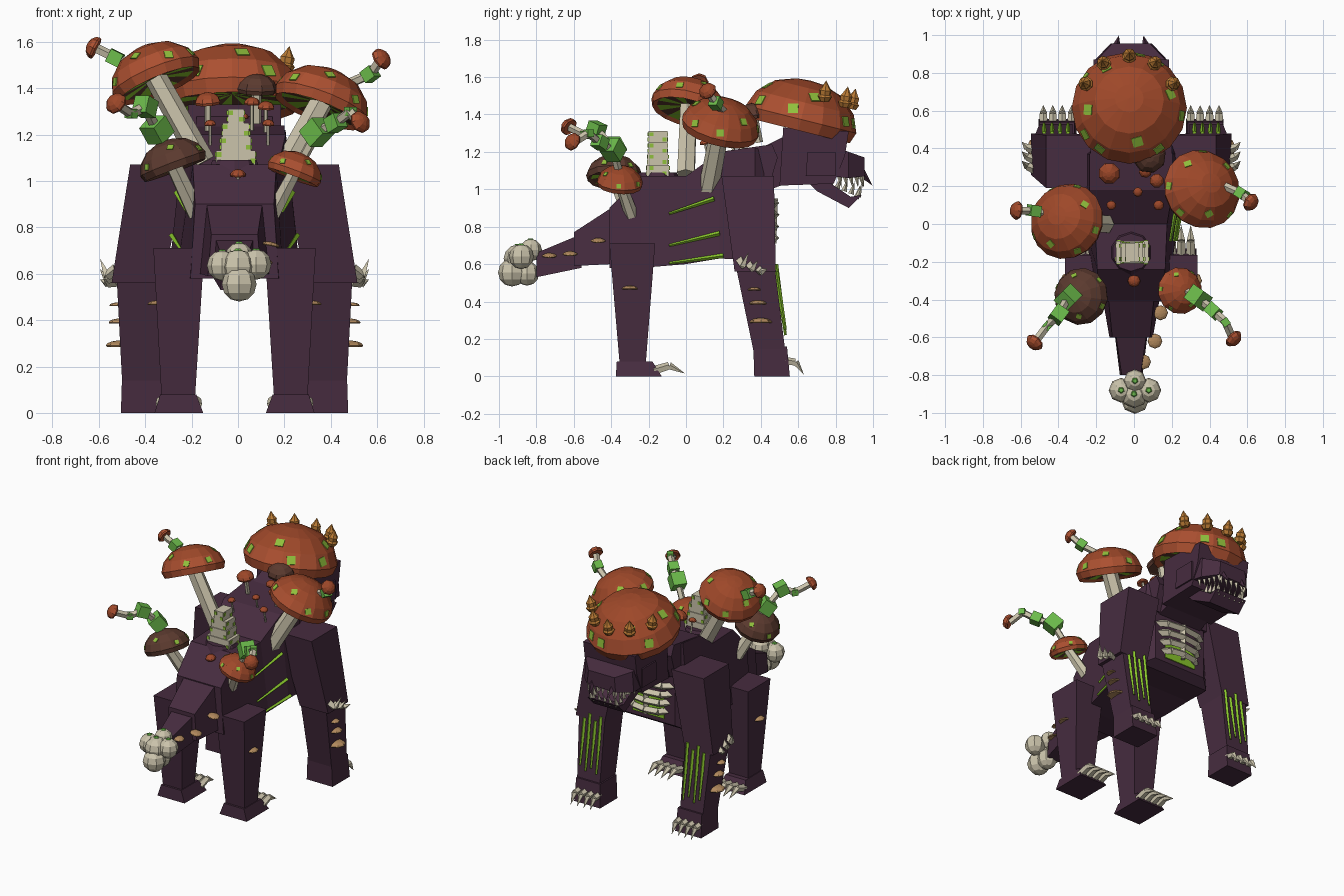
import bpy, bmesh, math
from mathutils import Vector, Matrix

if "Cube" in bpy.data.objects:
    bpy.data.objects.remove(bpy.data.objects["Cube"])

CX = -0.015  # body centre line


def material(name, r, g, b):
    m = bpy.data.materials.new(name)
    m.use_nodes = True
    m.diffuse_color = (r, g, b, 1)
    bsdf = next(n for n in m.node_tree.nodes if n.type == 'BSDF_PRINCIPLED')
    bsdf.inputs["Base Color"].default_value = (r, g, b, 1)
    return m


HIDE = material("dark purple hide", .062, .025, .05)
CAP = material("rust orange rim", .41, .08, .03)
CROWN = material("russet crown", .34, .064, .022)
BROWN = material("brown cap", .105, .042, .028)
BONE = material("pale bone", .6, .55, .41)
GREEN = material("leaf green", .15, .5, .07)
LIME = material("glowing lime", .25, .56, .025)
SPOT = material("yellow green spots", .28, .53, .045)
TAN = material("tan fungus", .45, .255, .11)
AMBER = material("amber cone", .5, .2, .035)


def finish(name, bm, *mats):
    bmesh.ops.recalc_face_normals(bm, faces=bm.faces)
    mesh = bpy.data.meshes.new(name)
    bm.to_mesh(mesh)
    bm.free()
    for m in mats:
        mesh.materials.append(m)
    ob = bpy.data.objects.new(name, mesh)
    bpy.context.scene.collection.objects.link(ob)


def aim(pos, axis):
    return Matrix.Translation(pos) @ Vector(axis).to_track_quat('Z', 'Y').to_matrix().to_4x4()


def seg(bm, a, b, r1, r2, n=6):
    a, b = Vector(a), Vector(b)
    bmesh.ops.create_cone(bm, cap_ends=True, segments=n, radius1=r1, radius2=r2,
                          depth=(b - a).length, matrix=aim((a + b) / 2, b - a))


def box(bm, c, size, axis=(0, 0, 1)):
    bmesh.ops.create_cube(bm, size=1, matrix=aim(c, axis) @ Matrix.Diagonal((*size, 1)))


def tube(name, pts, radii, mat, n=6):
    bm = bmesh.new()
    for i in range(len(pts) - 1):
        seg(bm, pts[i], pts[i + 1], radii[i], radii[i + 1], n)
    finish(name, bm, mat)


def skin(name, rings, mat):
    bm = bmesh.new()
    rows = [[bm.verts.new(p) for p in ring] for ring in rings]
    n = len(rows[0])
    for lo, hi in zip(rows, rows[1:]):
        for i in range(n):
            bm.faces.new((lo[i], lo[(i + 1) % n], hi[(i + 1) % n], hi[i]))
    bm.faces.new(rows[0])
    bm.faces.new(rows[-1])
    finish(name, bm, mat)


def leg_part(name, s, sections):
    # sections: z, inner x, outer x, back y, front y
    skin(name, [[(CX + s * x, y, z) for x, y in ((a, c), (b, c), (b, d), (a, d))]
                for z, a, b, c, d in sections], HIDE)


def body_part(name, sections):
    # sections: y, bottom half width, top half width, bottom z, top z
    skin(name, [[(CX - w, y, lo), (CX + w, y, lo), (CX + t, y, hi), (CX - t, y, hi)]
                for y, w, t, lo, hi in sections], HIDE)


def side_cut(name, outline, w):
    skin(name, [[(CX + s * w, y, z) for y, z in outline] for s in (-1, 1)], HIDE)


PROFILE = ((0, .2), (.82, .07), (.93, 0), (1, .2), (.88, .5), (.6, .76), (.25, .88), (0, .9))


def cap(name, c, axis, r, mat=CAP, n=16, plates=0, flat=1):
    M = aim(c, axis) @ Matrix.Diagonal((r, r, r * flat, 1))
    bm = bmesh.new()
    rows = [[bm.verts.new(M @ Vector((p * math.cos(k * math.tau / n), p * math.sin(k * math.tau / n), h)))
             for k in range(n)] for p, h in PROFILE]
    for i in range(len(rows) - 1):
        for k in range(n):
            j = (k + 1) % n
            f = bm.faces.new((rows[i][k], rows[i][j], rows[i + 1][j], rows[i + 1][k]))
            # gills alternate below, crown is darker than the rim
            f.material_index = (2 + k % 2) if i == 0 else int(i > 3)
    bmesh.ops.remove_doubles(bm, verts=bm.verts, dist=1e-5)
    gills = (LIME, BROWN) if r > .1 else (mat, mat)
    finish(name, bm, mat, CROWN if mat == CAP else mat, *gills)
    # glowing square spots lying on the dome
    if plates:
        bm = bmesh.new()
        for k in range(plates):
            a = (k * n // plates + .5) * math.tau / n
            p, h, dr, dh = (.94, .35, .3, .12) if k % 3 else (.74, .63, .26, .28)
            p *= math.cos(math.pi / n)
            pos = M @ Vector((p * math.cos(a), p * math.sin(a), h))
            out = M.to_3x3() @ Vector((dr * math.cos(a), dr * math.sin(a), dh))
            box(bm, pos, (.18 * r, .18 * r, .0095), out)
        finish(name + "_spots", bm, SPOT)


# Torso, neck and tail
body_part("torso", [(-.41, .19, .17, .58, .9), (-.24, .21, .18, .58, 1.07), (0, .25, .19, .6, 1.07),
                    (.18, .28, .22, .63, 1.2), (.37, .27, .22, .62, 1.22), (.43, .2, .2, .66, 1.21)])
side_cut("withers", [(.18, 1), (.18, 1.2), (.46, 1.24), (.49, 1.17), (.44, 1)], .215)
body_part("neck", [(.4, .17, .17, .98, 1.22), (.56, .16, .16, 1.04, 1.3)])
body_part("tail_base", [(-.4, .15, .12, .6, .9), (-.6, .115, .1, .59, .77)])
body_part("tail_tip", [(-.56, .09, .085, .58, .76), (-.8, .06, .05, .53, .66)])

# Head with open jaw
side_cut("skull", [(.5, 1.02), (.52, 1.33), (.87, 1.31), (.85, 1.18), (.79, 1.03)], .2)
side_cut("cheeks", [(.64, 1.07), (.65, 1.2), (.8, 1.2), (.8, 1.07)], .21)
body_part("snout", [(.78, .2, .19, 1.07, 1.23), (.87, .19, .18, 1.06, 1.2), (.955, .11, .1, 1.07, 1.17)])
side_cut("lower_jaw", [(.64, 1.05), (.7, .99), (.87, .9), (.94, .97), (.88, .96), (.76, 1.04)], .12)
teeth = bmesh.new()
for s in (-1, 1):
    tube("tusk", [(CX + s * .085, .91, 1.12), (CX + s * .065, .998, 1.02)], (.035, 0), HIDE, 4)
    for i in range(5):
        t = i / 4
        x = CX + s * (.165 - .06 * t)
        y = .82 + .12 * t
        seg(teeth, (x, y, 1.08), (x, y + .01, 1.01), .016, 0, 4)
        x = CX + s * .1
        seg(teeth, (x, .77 + .15 * t, 1.02 - .06 * t), (x, .79 + .15 * t, 1.08 - .05 * t), .016, 0, 4)
for i in range(5):
    x = CX + (i - 2) * .042
    seg(teeth, (x, .935, 1.08), (x, .945, 1.01), .016, 0, 4)
    seg(teeth, (x, .91, .95), (x, .93, 1.02), .016, 0, 4)
finish("teeth", teeth, BONE)

# Ribs with a glow low in the chest
bm = bmesh.new()
box(bm, (CX, .433, .76), (.24, .009, .14))
finish("chest_glow", bm, LIME)
for i in range(4):
    z = .74 + .062 * i
    w = .14 + .015 * i
    tube("rib", [(CX + x, y, z) for x, y in ((-w, .41), (-w * .65, .46), (0, .475), (w * .65, .46), (w, .41))],
         [.024] * 5, BONE, 4)
tube("breastbone", [(CX, .465, .71), (CX, .465, .95)], (.018, .026), BONE, 4)

# Legs, claws, spikes, fungus shelves and glowing cracks
for s in (-1, 1):
    leg_part("front_upper_leg", s, [(.56, .31, .53, .26, .48), (1.07, .2, .45, .19, .47)])
    leg_part("front_lower_leg", s, [(.14, .31, .485, .36, .53), (.62, .31, .51, .26, .47)])
    leg_part("front_foot", s, [(0, .29, .49, .365, .555), (.16, .3, .485, .36, .54)])
    leg_part("rear_leg", s, [(.07, .17, .315, -.355, -.215), (.71, .13, .35, -.41, -.165)])
    leg_part("rear_foot", s, [(0, .135, .345, -.375, -.13), (.08, .165, .32, -.37, -.18)])
    for i in range(4):
        x = CX + s * (.315 + .05 * i)
        tube("front_claw", [(x, .53, .08), (x, .585, .075), (x, .63, .01)], (.024, .02, 0), BONE, 5)
        x = CX + s * (.165 + .05 * i)
        tube("rear_claw", [(x, -.17, .03), (x, -.09, .055), (x, -.005, .015)], (.026, .022, 0), BONE, 5)
    for i in range(3):
        y = .29 + .05 * i
        tube("elbow_spike", [(CX + s * .51, y, .62 - .025 * i), (CX + s * .55, y + .015, .59 - .015 * i),
                             (CX + s * .58, y + .045, .665 - .045 * i)], (.026, .02, 0), BONE, 4)
    for i in range(4):
        x = CX + s * (.335 + .042 * i)
        tube("leg_crack", [(x, .532, .22 + .03 * (i % 2)), (x, .502, .43), (x, .482, .6 - .04 * (i % 2))],
             (.007, .012, .011), LIME, 4)
    for x, y, z, r in ((.495, .4, .285, .06), (.495, .385, .385, .048), (.505, .365, .46, .035),
                       (.33, -.3, .465, .045)):
        cap("shelf_fungus", (CX + s * x, y, z), (0, 0, 1), r, TAN, 8, flat=.5)
    for y0, z0, y1, z1 in ((-.09, .87, .15, .95), (-.09, .7, .18, .765), (-.09, .605, .2, .645)):
        spread = .012 * (z0 - .6) / .1
        tube("flank_crack", [(CX + s * (.24 - spread), y0, z0), (CX + s * (.282 - spread), y1, z1)],
             (.007, .013), LIME, 4)
for x, y, z in ((.14, -.47, .72), (.11, -.62, .65), (.05, -.73, .64)):
    cap("tail_fungus", (x, y, z), (.2, 0, 1), .04, TAN, 8, flat=.5)

# Ball cluster on the tail
for x, y, z, r in ((-.068, -.88, .635, .066), (.078, -.88, .64, .066), (.005, -.83, .675, .06),
                   (.005, -.93, .555, .075), (.005, -.85, .55, .065), (0, -.9, .63, .075)):
    bm = bmesh.new()
    bmesh.ops.create_uvsphere(bm, u_segments=8, v_segments=6, radius=r, matrix=Matrix.Translation((x, y, z)))
    finish("tail_ball", bm, BONE)
    if z > .6:
        tube("tail_ball_spot", [(x, y, z + r - .004), (x, y, z + r + .003)], (.018, .012), GREEN, 5)

# Bone chimney on the back
tube("chimney_base", [(CX, -.15, 1.03), (CX, -.15, 1.09)], (.125, .1), HIDE, 10)
bm, spots = bmesh.new(), bmesh.new()
for i, (w, d) in enumerate(((.17, .12), (.13, .11), (.115, .1), (.07, .1))):
    z = 1.1 + .06 * i
    box(bm, (CX + .006, -.15, z), (w, d, .062))
    for s in (-1, 1):
        for t in (-1, 1):
            box(spots, (CX + .006 + t * (w / 2 - .012), -.15 + s * d / 2, z + s * t * .014), (.02, .0095, .02))
            box(spots, (CX + .006 + s * w / 2, -.15 + t * .035, z - s * t * .014), (.0095, .02, .02))
finish("chimney", bm, BONE)
finish("chimney_spots", spots, SPOT)

# Large mushrooms
cap("head_cap", (-.025, .6, 1.315), (0, .25, 1), .305, n=16, plates=11)
for side, mat, c, axis, r, root in (
        ("right", CAP, (.345, .175, 1.3), (.38, .25, 1), .213, (.17, .12, 1)),
        ("left", CAP, (-.34, .005, 1.41), (-.42, .25, 1), .205, (-.15, 0, 1.08)),
        ("rear_right", CAP, (.235, -.355, 1.015), (.38, .08, 1), .125, (.15, -.29, .86)),
        ("rear_left", BROWN, (-.27, -.385, 1.045), (-.38, .05, 1), .152, (-.18, -.3, .86))):
    cap(side + "_cap", c, axis, r, mat, 16 if r > .2 else 12, plates=8 if r > .2 else 6)
    top = Vector(c) + Vector(axis).normalized() * r * .2
    tube(side + "_stem", [root, top], (r * .2 + .012, r * .24), BONE, 6)

# Amber cones on the front of the head cap
for deg in (25, 58, 90, 122, 155):
    out = Vector((math.cos(math.radians(deg)), math.sin(math.radians(deg)), 0))
    base = Vector((-.025, .635, 1.505)) + out * .25
    base.z -= .3 * (base.y - .73) + .03
    up = Vector((0, 0, 1)) + out * .2
    tube("amber_cone", [base + up * h for h in (0, .025, .035, .06, .07, .11)],
         (.026, .04, .03, .033, .024, 0), AMBER, 7)

# Crooked stalks: bone links, green knots and a small cap at the end
for pts, sizes in (
        (((.48, .2, 1.42), (.57, .16, 1.46), (.61, .12, 1.52)), (.055,)),
        (((-.47, .05, 1.5), (-.53, .07, 1.53), (-.61, .07, 1.57)), (.06,)),
        (((.28, -.36, 1.1), (.34, -.39, 1.21), (.42, -.46, 1.25), (.485, -.52, 1.3), (.52, -.6, 1.25)),
         (.09, .065, .04)),
        (((-.3, -.38, 1.14), (-.35, -.39, 1.22), (-.4, -.48, 1.32), (-.46, -.54, 1.29), (-.52, -.62, 1.33)),
         (.09, .075, .04))):
    tube("stalk", pts, [.022] * len(pts), BONE, 5)
    bm = bmesh.new()
    for i, size in enumerate(sizes):
        box(bm, pts[i + 1], (size,) * 3, Vector(pts[i + 2]) - Vector(pts[i]))
    finish("stalk_knots", bm, GREEN)
    cap("stalk_cap", pts[-1], Vector(pts[-1]) - Vector(pts[0]), .05, n=8)

# Small mushrooms along the spine
for x, y, z, r, mat in ((-.13, .27, 1.33, .058, CAP), (.06, .28, 1.33, .035, CAP), (.12, .23, 1.31, .038, CAP),
                        (.08, .36, 1.38, .09, BROWN), (.02, .17, 1.27, .026, CAP), (-.12, .1, 1.24, .026, CAP),
                        (.13, .1, 1.24, .028, CAP), (0, -.3, 1.02, .034, CAP)):
    cap("small_cap", (x, y, z), (x * .5, -.15, 1), r, mat, 8)
    tube("small_stem", [(x, y + .03, z - .13), (x, y, z + r * .2)], (r * .25, r * .25), BONE, 5)
